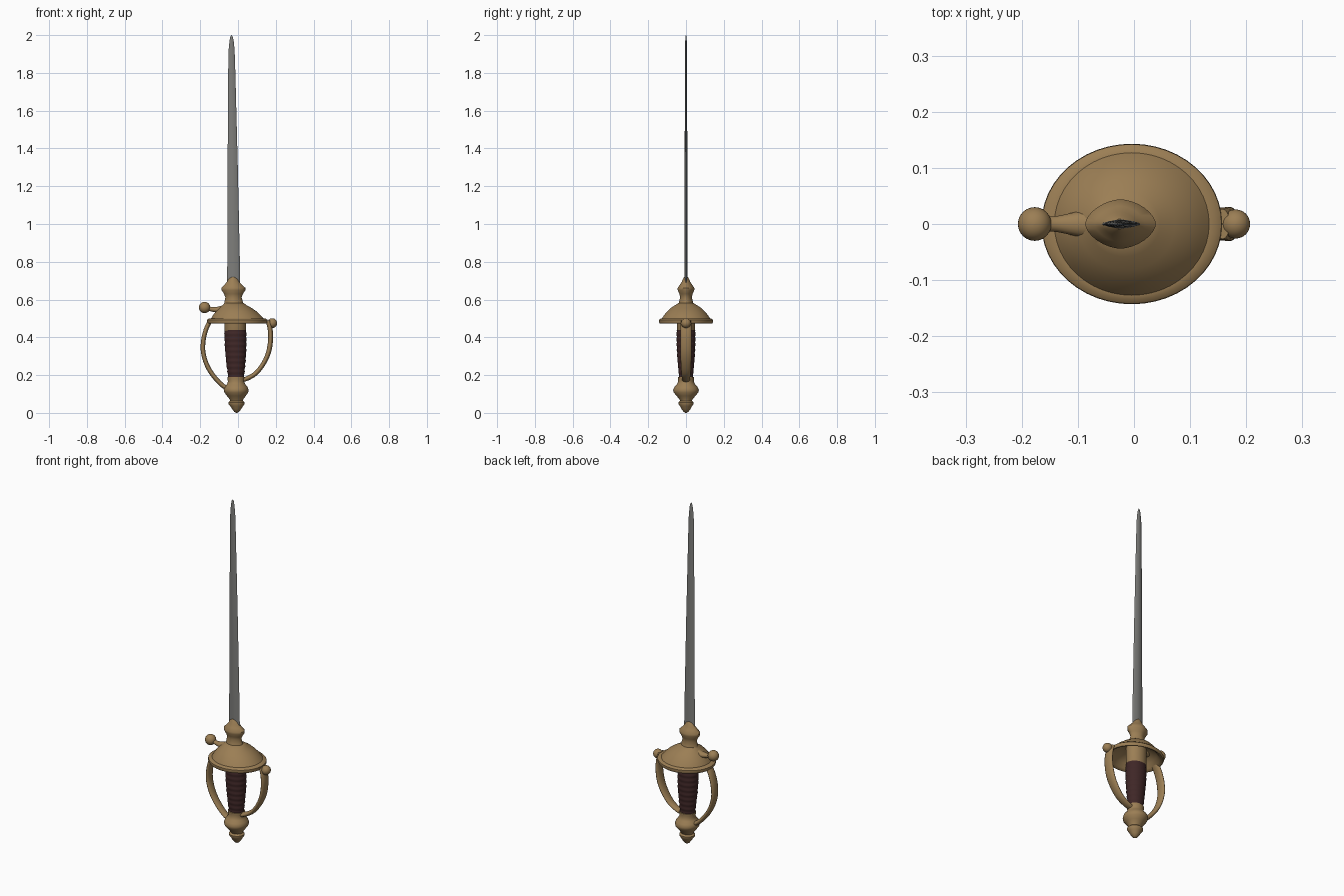
import bpy, bmesh, math
from mathutils import Vector


def material(name, rgb):
    m = bpy.data.materials.new(name)
    m.diffuse_color = (*rgb, 1)
    return m


BRASS = material("aged brass", (0.33, 0.21, 0.09))
STEEL = material("grey steel", (0.21, 0.21, 0.20))
LEATHER = material("dark red leather", (0.05, 0.02, 0.02))


def build(name, rings, mat, angle=40):
    """Skin a list of vertex rings, cap both ends, shade smooth by angle."""
    bm = bmesh.new()
    vs = [[bm.verts.new(p) for p in ring] for ring in rings]
    n = len(vs[0])
    for a, b in zip(vs, vs[1:]):
        for i in range(n):
            j = (i + 1) % n
            bm.faces.new((a[i], a[j], b[j], b[i]))
    bm.faces.new(vs[0][::-1])
    bm.faces.new(vs[-1])
    bmesh.ops.recalc_face_normals(bm, faces=bm.faces)
    me = bpy.data.meshes.new(name)
    bm.to_mesh(me)
    bm.free()
    me.materials.append(mat)
    ob = bpy.data.objects.new(name, me)
    bpy.context.collection.objects.link(ob)
    bpy.ops.object.select_all(action='DESELECT')
    ob.select_set(True)
    bpy.context.view_layer.objects.active = ob
    bpy.ops.object.shade_smooth_by_angle(angle=math.radians(angle))
    return ob


def loft(name, sections, mat, sides=32, power=2.0, angle=40):
    """Stack superellipse sections given as (z, centre x, radius x, radius y)."""
    def sup(v):
        return math.copysign(abs(v) ** (2 / power), v)
    rings = []
    for z, cx, rx, ry in sections:
        ang = [2 * math.pi * i / sides for i in range(sides)]
        rings.append([(cx + rx * sup(math.cos(t)), ry * sup(math.sin(t)), z) for t in ang])
    return build(name, rings, mat, angle)


def spline(pts, steps=6):
    """Catmull-Rom through tuples of any length."""
    P = [pts[0]] + pts + [pts[-1]]
    out = []
    for k in range(1, len(P) - 2):
        for s in range(steps):
            t = s / steps
            out.append(tuple(0.5 * (2 * b + (c - a) * t + (2 * a - 5 * b + 4 * c - d) * t * t
                                    + (3 * b - a - 3 * c + d) * t ** 3)
                             for a, b, c, d in zip(*P[k - 1:k + 3])))
    return out + [pts[-1]]


def bar(name, pts, sides=16):
    """Curved bar in the xz plane; points are (x, z, half thickness, half width in y)."""
    path = spline(pts)
    rings = []
    for i, (x, z, th, w) in enumerate(path):
        a, b = path[max(i - 1, 0)], path[min(i + 1, len(path) - 1)]
        d = Vector((b[0] - a[0], b[1] - a[1])).normalized()
        rings.append([(x - d.y * th * math.cos(t), w * math.sin(t), z + d.x * th * math.cos(t))
                      for t in (2 * math.pi * k / sides for k in range(sides))])
    return build(name, rings, BRASS, 60)


def ball(name, x, z, r):
    secs = [(z - r * math.cos(math.pi * i / 16), x, max(r * math.sin(math.pi * i / 16), 0.0005),
             max(r * math.sin(math.pi * i / 16), 0.0005)) for i in range(17)]
    return loft(name, secs, BRASS, 24, angle=60)


# Blade: thin lens section, tapering to a rounded tip
loft("blade", [(0.64, -0.023, 0.035, 0.008), (0.75, -0.023, 0.034, 0.008),
               (1.3, -0.028, 0.027, 0.007), (1.8, -0.033, 0.019, 0.006),
               (1.92, -0.034, 0.016, 0.005), (1.97, -0.034, 0.011, 0.004),
               (1.99, -0.034, 0.007, 0.003), (2.0, -0.034, 0.001, 0.001)],
     STEEL, 16, 1.5)

# Ferrule holding the blade, pointed oval section
loft("blade_ferrule", [(0.56, -0.022, 0.056, 0.045), (0.59, -0.023, 0.048, 0.036),
                       (0.612, -0.024, 0.043, 0.031), (0.63, -0.024, 0.05, 0.035),
                       (0.65, -0.024, 0.063, 0.044), (0.662, -0.024, 0.063, 0.044),
                       (0.68, -0.025, 0.045, 0.032), (0.695, -0.026, 0.032, 0.022),
                       (0.71, -0.026, 0.024, 0.016), (0.72, -0.026, 0.010, 0.009)],
     BRASS, 32, 1.7)

# Domed guard with rolled rim and hollow underside
loft("dome_guard", [(0.545, -0.012, 0.04, 0.04), (0.53, -0.01, 0.085, 0.08),
                    (0.505, -0.006, 0.118, 0.108), (0.484, -0.004, 0.137, 0.122),
                    (0.475, -0.004, 0.148, 0.132), (0.474, -0.004, 0.156, 0.139),
                    (0.482, -0.004, 0.161, 0.143), (0.493, -0.004, 0.160, 0.142),
                    (0.500, -0.004, 0.150, 0.134), (0.501, -0.004, 0.138, 0.127),
                    (0.515, -0.006, 0.128, 0.118), (0.535, -0.009, 0.110, 0.102),
                    (0.555, -0.013, 0.086, 0.082), (0.570, -0.018, 0.064, 0.058),
                    (0.582, -0.021, 0.050, 0.040)], BRASS, 48)

# Grip with shallow rings, swelling towards the guard
grip = []
for i in range(41):
    t = i / 40
    r = 0.041 + 0.017 * math.sin(t * math.pi * 0.58) + 0.0015 * math.sin(t * 9 * 2 * math.pi)
    grip.append((0.18 + 0.26 * t, -0.010 - 0.004 * t, r, r * 0.86))
loft("grip", grip, LEATHER, 28, angle=60)
loft("grip_collar", [(0.432, -0.015, 0.055, 0.046), (0.438, -0.015, 0.057, 0.048),
                     (0.545, -0.016, 0.057, 0.048)], BRASS)

# Pommel with its end button
loft("pommel", [(0.002, -0.007, 0.004, 0.004), (0.006, -0.007, 0.013, 0.013),
                (0.02, -0.007, 0.024, 0.024), (0.036, -0.007, 0.034, 0.032),
                (0.048, -0.008, 0.043, 0.040), (0.056, -0.008, 0.043, 0.040),
                (0.064, -0.008, 0.034, 0.031), (0.072, -0.008, 0.036, 0.035),
                (0.090, -0.009, 0.050, 0.050), (0.108, -0.009, 0.063, 0.065),
                (0.122, -0.01, 0.066, 0.068), (0.137, -0.01, 0.061, 0.061),
                (0.150, -0.01, 0.050, 0.049), (0.165, -0.01, 0.043, 0.041),
                (0.180, -0.01, 0.046, 0.042), (0.190, -0.01, 0.046, 0.042)], BRASS)
loft("pommel_tip", [(0, -0.007, 0.003, 0.003), (0.004, -0.007, 0.009, 0.009)], BRASS, 12)

# Knuckle bows either side of the grip
bar("left_knuckle_bow", [(-0.146, 0.49, 0.012, 0.026), (-0.168, 0.445, 0.012, 0.027),
                         (-0.183, 0.385, 0.012, 0.028), (-0.184, 0.32, 0.012, 0.027),
                         (-0.163, 0.25, 0.012, 0.025), (-0.125, 0.19, 0.012, 0.023),
                         (-0.075, 0.14, 0.012, 0.021), (-0.03, 0.125, 0.012, 0.020)])
bar("right_knuckle_bow", [(0.158, 0.488, 0.013, 0.027), (0.168, 0.455, 0.013, 0.029),
                          (0.173, 0.40, 0.013, 0.030), (0.164, 0.33, 0.013, 0.030),
                          (0.140, 0.27, 0.012, 0.028), (0.100, 0.215, 0.012, 0.025),
                          (0.055, 0.185, 0.012, 0.022), (0.01, 0.17, 0.012, 0.020)])

# Quillon stub and the two ball finials
bar("quillon", [(-0.172, 0.557, 0.012, 0.013), (-0.14, 0.549, 0.012, 0.014),
                (-0.11, 0.546, 0.016, 0.02), (-0.075, 0.545, 0.026, 0.028),
                (-0.05, 0.55, 0.026, 0.028)])
ball("left_finial", -0.177, 0.558, 0.030)
ball("right_finial", 0.181, 0.475, 0.026)
